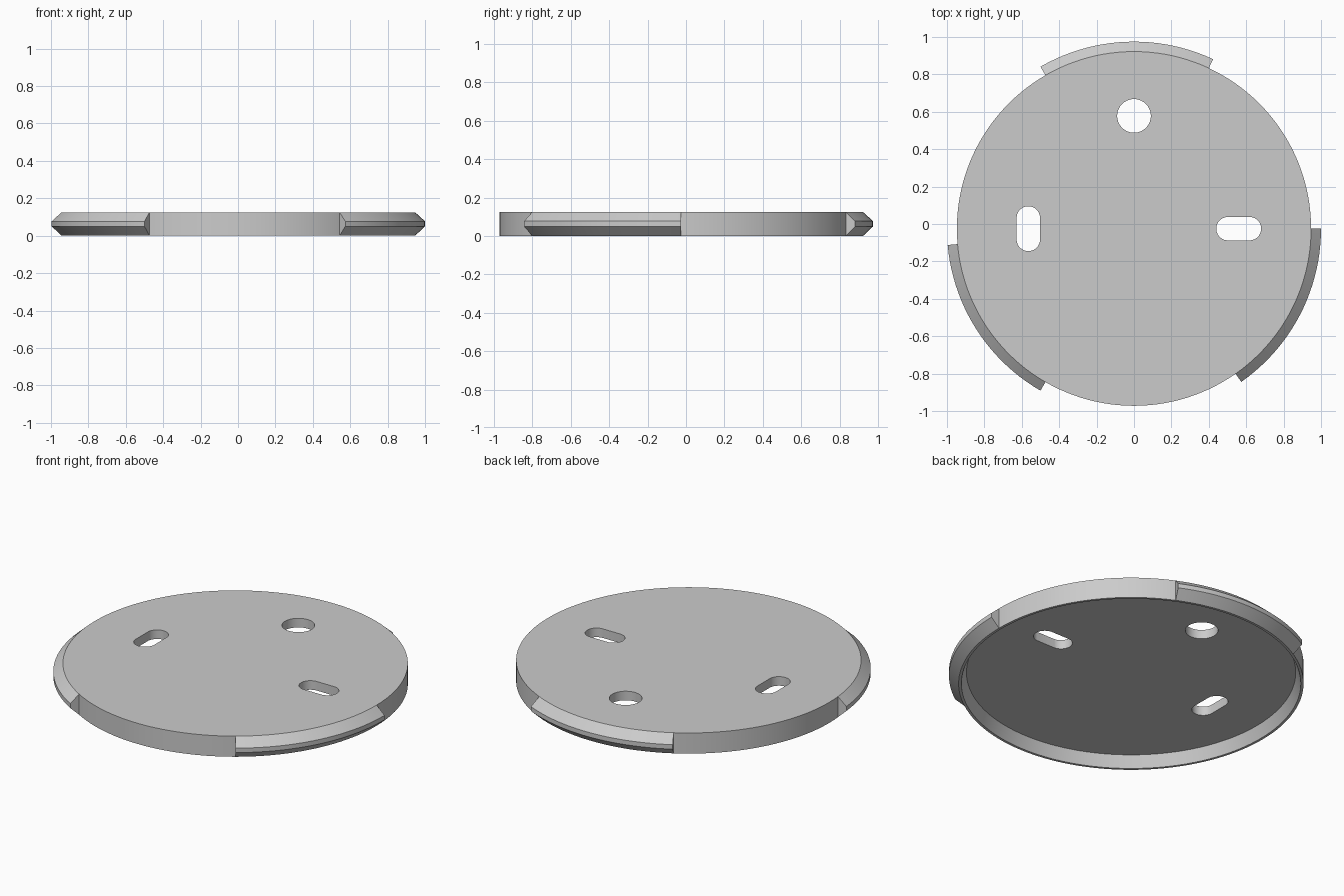
import bpy, bmesh
from math import sin, cos, pi, radians

if "Cube" in bpy.data.objects:
    bpy.data.objects.remove(bpy.data.objects["Cube"])

CY, H, R = -0.025, 0.125, 0.947      # disc centre y, thickness, radius

grey = bpy.data.materials.new("plain_grey")
grey.use_nodes = True
grey.diffuse_color = (0.6, 0.6, 0.6, 1)
grey.node_tree.nodes["Principled BSDF"].inputs["Base Color"].default_value = (0.6, 0.6, 0.6, 1)


def make_object(name, bm):
    bmesh.ops.recalc_face_normals(bm, faces=bm.faces)
    mesh = bpy.data.meshes.new(name)
    bm.to_mesh(mesh)
    bm.free()
    mesh.materials.append(grey)
    obj = bpy.data.objects.new(name, mesh)
    bpy.context.collection.objects.link(obj)
    return obj


def skin(name, rings):
    """Join equal closed rings of points into a solid with capped ends."""
    bm = bmesh.new()
    loops = [[bm.verts.new(p) for p in ring] for ring in rings]
    n = len(loops[0])
    for a, b in zip(loops, loops[1:]):
        for i in range(n):
            j = (i + 1) % n
            bm.faces.new((a[i], a[j], b[j], b[i]))
    bm.faces.new(loops[0])
    bm.faces.new(loops[-1])
    return make_object(name, bm)


def circle(r, z, n=144):
    return [(r * cos(2 * pi * i / n), CY + r * sin(2 * pi * i / n), z) for i in range(n)]


def slot(name, x, y, r, dx=0, dy=0):
    """Hole cutter: a circle stretched by moving its halves apart."""
    ring = []
    for i in range(48):
        a = 2 * pi * (i + 0.5) / 48
        c, s = cos(a), sin(a)
        ring.append((x + r * c + (dx if c > 0 else -dx), y + r * s + (dy if s > 0 else -dy)))
    return skin(name, [[(px, py, z) for px, py in ring] for z in (-0.1, 0.3)])


# Disc with a sloped recess underneath
disc = skin("disc", [circle(R, H), circle(R, 0), circle(0.932, 0), circle(0.904, 0.07)])

# Mounting holes
for cutter in (slot("round_hole", 0, 0.578, 0.09),
               slot("left_slot", 0.56, CY, 0.0625, dx=0.0575),
               slot("right_slot", -0.565, CY, 0.0625, dy=0.0575)):
    mod = disc.modifiers.new("hole", 'BOOLEAN')
    mod.operation, mod.solver, mod.object = 'DIFFERENCE', 'EXACT', cutter
    bpy.context.view_layer.objects.active = disc
    bpy.ops.object.modifier_apply(modifier=mod.name)
    bpy.data.objects.remove(cutter)

# Three bevelled locking tabs around the rim
profile = [(0.935, 0), (R, 0), (1, 0.05), (1, 0.077), (R, H), (0.935, H)]
parts = [disc]
for name, start in (("back_tab", 65), ("right_tab", 185), ("left_tab", 305)):
    angles = [radians(start + 55 * i / 22) for i in range(23)]
    parts.append(skin(name, [[(r * cos(a), CY + r * sin(a), z) for r, z in profile] for a in angles]))

for obj in parts:
    bpy.ops.object.select_all(action='DESELECT')
    obj.select_set(True)
    bpy.context.view_layer.objects.active = obj
    bpy.ops.object.shade_smooth_by_angle(angle=radians(25))
